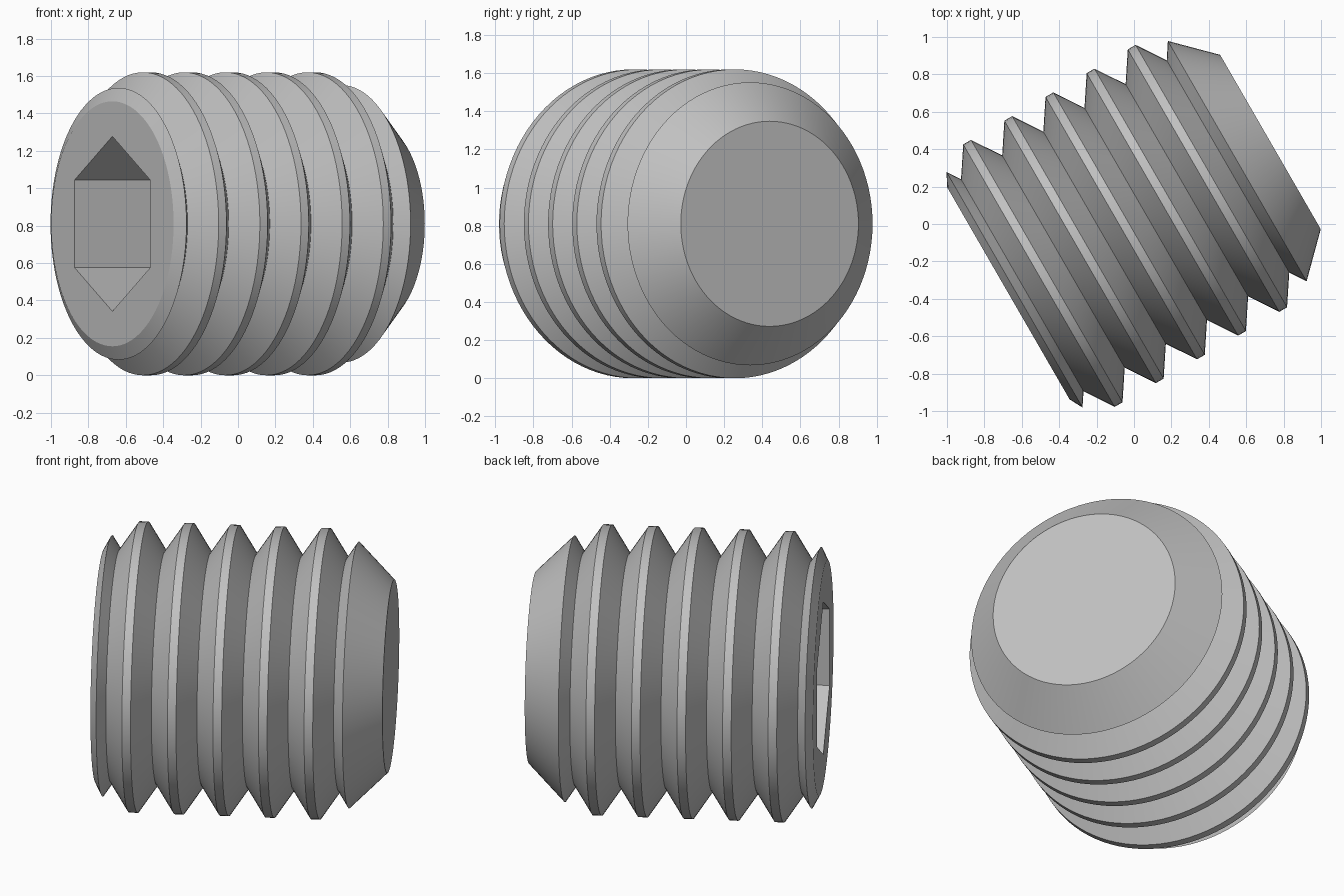
import bpy
import bmesh
from math import cos, sin, pi, radians
from mathutils import Vector

cube = bpy.data.objects.get("Cube")
if cube:
    bpy.data.objects.remove(cube, do_unlink=True)

SEGMENTS = 96
CREST, ROOT = 0.81, 0.655        # thread radii
PITCH, FLAT, FLANK = 0.254, 0.048, 0.103
APOTHEM, SOCKET_DEPTH = 0.405, 0.62
FACE = -0.767                    # axial position of the socket end

# Screw frame: the axis lies level, turned 30 degrees from x
centre = Vector((-0.0075, 0.013, CREST))
axis = Vector((cos(radians(30)), sin(radians(30)), 0))
up = Vector((0, 0, 1))
side = axis.cross(up)


def hex_radius(angle):
    """Distance to the wall of a hexagon that has a corner at angle 0."""
    return APOTHEM / cos(angle % (pi / 3) - pi / 6)


def round_radius(radius):
    return lambda angle: radius


# Sections from the socket floor, out over the rim and along the thread
sections = [
    (FACE + SOCKET_DEPTH, hex_radius),
    (FACE, hex_radius),
    (FACE, round_radius(0.655)),
    (-0.729, round_radius(0.727)),
]
root_at = -0.681
for turn in range(5):
    start = root_at + turn * PITCH
    sections += [
        (start, round_radius(ROOT)),
        (start + FLANK, round_radius(CREST)),
        (start + FLANK + FLAT, round_radius(CREST)),
    ]
# Last root, cut-off thread and 45 degree flat point
sections += [
    (root_at + 5 * PITCH, round_radius(ROOT)),
    (0.646, round_radius(0.742)),
    (0.851, round_radius(0.538)),
]

# Loft the sections into one closed body
bm = bmesh.new()
rings = []
for t, radius in sections:
    ring = []
    for i in range(SEGMENTS):
        a = 2 * pi * i / SEGMENTS
        spoke = up * cos(a) + side * sin(a)
        ring.append(bm.verts.new(centre + axis * t + spoke * radius(a)))
    rings.append(ring)
for low, high in zip(rings, rings[1:]):
    for i in range(SEGMENTS):
        j = (i + 1) % SEGMENTS
        bm.faces.new((low[i], low[j], high[j], high[i]))
bm.faces.new(rings[0])
bm.faces.new(rings[-1])
bmesh.ops.recalc_face_normals(bm, faces=bm.faces)

mesh = bpy.data.meshes.new("set_screw")
bm.to_mesh(mesh)
bm.free()
screw = bpy.data.objects.new("set_screw", mesh)
bpy.context.collection.objects.link(screw)

# Plain grey steel
steel = bpy.data.materials.new("grey_steel")
steel.use_nodes = True
colour = (0.53, 0.53, 0.53, 1)
steel.diffuse_color = colour
steel.node_tree.nodes["Principled BSDF"].inputs["Base Color"].default_value = colour
mesh.materials.append(steel)

bpy.ops.object.select_all(action="DESELECT")
screw.select_set(True)
bpy.context.view_layer.objects.active = screw
bpy.ops.object.shade_smooth_by_angle(angle=radians(22))
